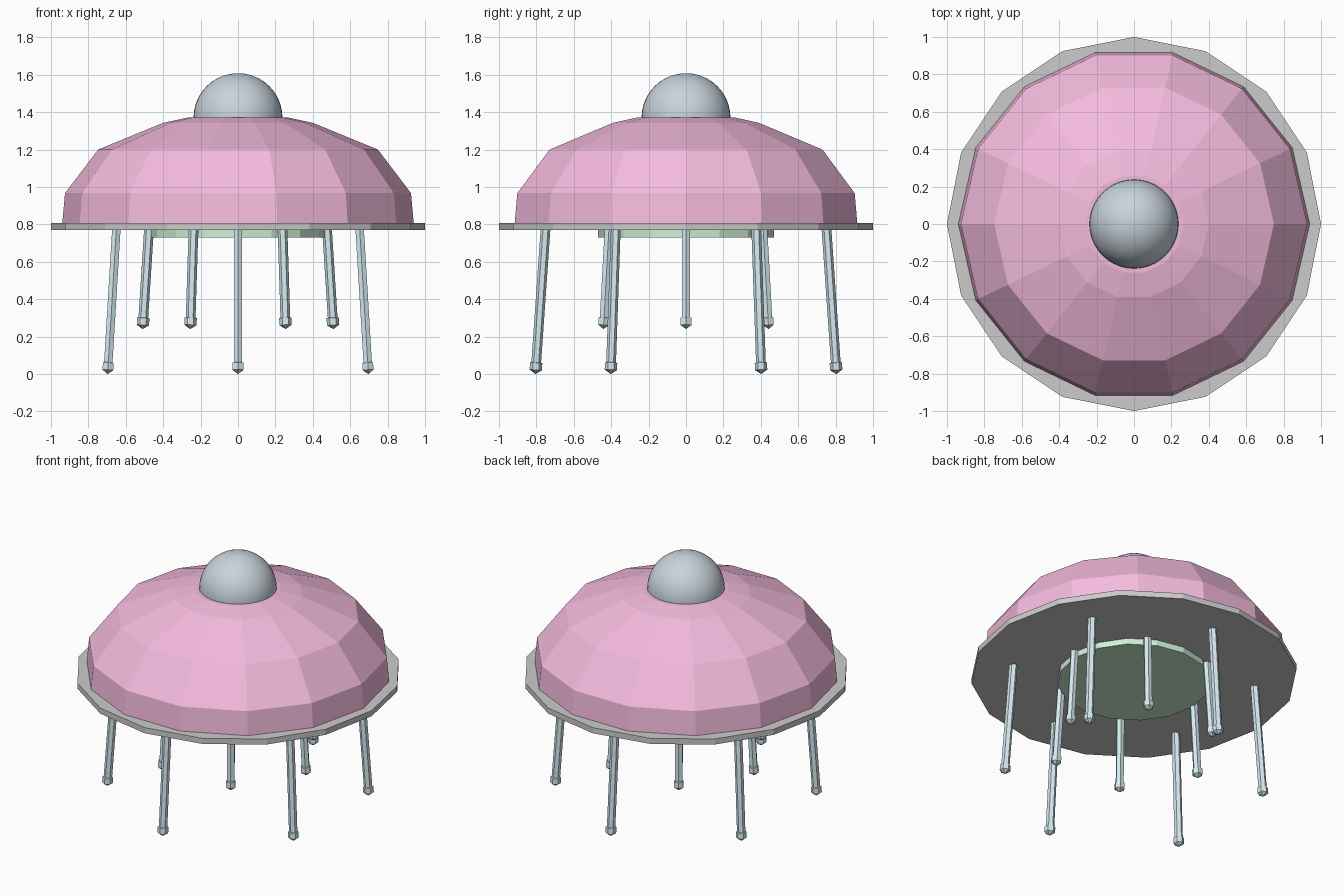
import bpy, bmesh, math
from mathutils import Matrix, Vector

if "Cube" in bpy.data.objects:
    bpy.data.objects.remove(bpy.data.objects["Cube"])


def material(name, rgb):
    m = bpy.data.materials.new(name)
    m.diffuse_color = (*rgb, 1)
    m.use_nodes = True
    m.node_tree.nodes["Principled BSDF"].inputs["Base Color"].default_value = m.diffuse_color
    return m


def lathe(name, profile, sides, mat=None, matrix=Matrix()):
    """Revolve (radius, height) points into a closed, flat-faced solid."""
    bm = bmesh.new()
    rings = []
    for r, z in profile:
        if r == 0:
            rings.append([bm.verts.new((0, 0, z))])
        else:
            rings.append([bm.verts.new((r * math.cos(math.tau * i / sides),
                                        r * math.sin(math.tau * i / sides), z))
                          for i in range(sides)])
    for a, b in zip(rings, rings[1:]):
        for i in range(sides):
            j = (i + 1) % sides
            if len(a) == 1:
                bm.faces.new((a[0], b[j], b[i]))
            elif len(b) == 1:
                bm.faces.new((a[i], a[j], b[0]))
            else:
                bm.faces.new((a[i], a[j], b[j], b[i]))
    for ring in (rings[0], rings[-1]):
        if len(ring) > 1:
            bm.faces.new(ring)
    bmesh.ops.recalc_face_normals(bm, faces=bm.faces)
    bm.transform(matrix)
    mesh = bpy.data.meshes.new(name)
    bm.to_mesh(mesh)
    bm.free()
    if mat:
        mesh.materials.append(mat)
    ob = bpy.data.objects.new(name, mesh)
    bpy.context.collection.objects.link(ob)
    return ob


pink = material("pink", (0.91, 0.50, 0.73))
steel = material("blue_grey", (0.57, 0.65, 0.71))
green = material("pale_green", (0.63, 0.87, 0.67))
pale = material("pale_blue", (0.67, 0.83, 0.88))

# Rim plate and faceted dome
lathe("rim_plate", [(1, 0.77), (1, 0.808)], 16)
lathe("dome", [(0.94, 0.80), (0.925, 0.967), (0.748, 1.2), (0.40, 1.343),
               (0.265, 1.372), (0, 1.375)], 14, pink)

# Underside disc
lathe("underside_disc", [(0.47, 0.73), (0.47, 0.775)], 16, green)

# Smooth ball on top
bpy.ops.mesh.primitive_uv_sphere_add(segments=40, ring_count=20, radius=0.238,
                                     location=(0, 0, 1.37))
ball = bpy.context.object
ball.name = "top_ball"
ball.data.materials.append(steel)
bpy.ops.object.shade_smooth()


# Splayed legs, each with a chunky pointed foot
def leg_ring(name, foot_r, top_r, foot_z, start):
    for k in range(6):
        turn = Matrix.Rotation(math.radians(start + 60 * k), 4, 'Z')
        foot, top = Vector((foot_r, 0, foot_z)), Vector((top_r, 0, 0.79))
        axis = top - foot
        tilt = Vector((0, 0, 1)).rotation_difference(axis).to_matrix().to_4x4()
        m = turn @ Matrix.Translation(foot) @ tilt
        n = axis.length
        lathe(f"{name}_leg_{k + 1}", [(0.026, 0.05), (0.026, n)], 6, pale, m)
        lathe(f"{name}_foot_{k + 1}",
              [(0, 0), (0.033, 0.022), (0.033, 0.06), (0, 0.07)], 6, pale, m)


leg_ring("outer", 0.805, 0.75, 0.0, 30)
leg_ring("inner", 0.51, 0.475, 0.24, 0)
